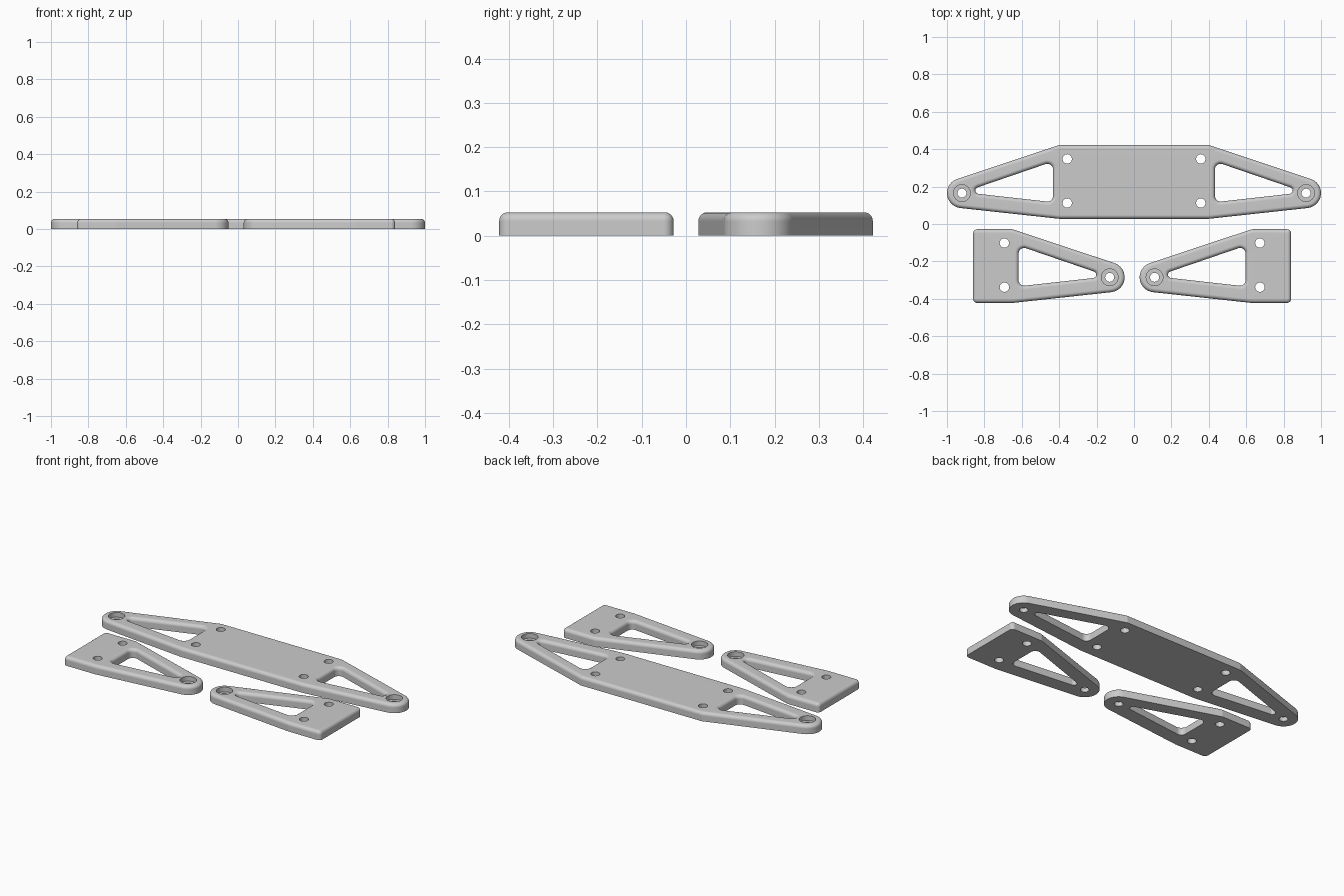
import bpy
import bmesh
from math import acos, atan2, cos, sin, pi, tau

cube = bpy.data.objects.get("Cube")
if cube:
    bpy.data.objects.remove(cube, do_unlink=True)

THICK, ROUND, STEPS = 0.053, 0.02, 6
TIP_R = 0.08

grey = bpy.data.materials.new("light grey")
grey.use_nodes = True
grey.diffuse_color = (0.6, 0.6, 0.6, 1)
grey.node_tree.nodes["Principled BSDF"].inputs["Base Color"].default_value = (0.6, 0.6, 0.6, 1)


def belt(pegs, grow=0.0, n=12):
    """Outline of a belt stretched round circular pegs (x, y, r)."""
    area = sum(a[0] * b[1] - b[0] * a[1] for a, b in zip(pegs, pegs[1:] + pegs[:1]))
    if area < 0:
        pegs = pegs[::-1]
    normals = []
    for a, b in zip(pegs, pegs[1:] + pegs[:1]):
        dx, dy = b[0] - a[0], b[1] - a[1]
        dist = (dx * dx + dy * dy) ** 0.5
        normals.append(atan2(dy, dx) - acos((a[2] - b[2]) / dist))
    points = []
    for i, (x, y, r) in enumerate(pegs):
        start = normals[i - 1]
        sweep = (normals[i] - start) % tau
        for k in range(n + 1):
            t = start + sweep * k / n
            points.append((x + (r + grow) * cos(t), y + (r + grow) * sin(t)))
    return points


def circle(x, y, r, n=32):
    return [(x + r * cos(tau * k / n), y + r * sin(tau * k / n)) for k in range(n)]


def wall(bm, levels):
    """Skin a stack of (outline, z) loops; return the bottom and top edges."""
    loops = [[bm.verts.new((x, y, z)) for x, y in outline] for outline, z in levels]
    for low, high in zip(loops, loops[1:]):
        for i in range(len(low)):
            bm.faces.new((low[i - 1], low[i], high[i], high[i - 1]))
    return [[bm.edges.get((lp[i - 1], lp[i])) for i in range(len(lp))]
            for lp in (loops[0], loops[-1])]


def rounded_wall(pegs, sign):
    """Upright wall whose upper edge is rounded over."""
    levels = [(belt(pegs), 0)]
    for k in range(STEPS + 1):
        t = pi / 2 * k / STEPS
        levels.append((belt(pegs, sign * ROUND * (1 - cos(t))),
                       THICK - ROUND + ROUND * sin(t)))
    return levels


def make_plate(name, outline, wings):
    """Plate with an open pocket, stepped tip hole and two bolt holes per wing."""
    bm = bmesh.new()
    stacks = [rounded_wall(outline, -1)]
    for tx, ty, s in wings:
        pocket = [(0.09, 0.014, 0.018), (0.457, -0.015, 0.03), (0.457, 0.127, 0.03)]
        stacks.append(rounded_wall([(tx + s * x, ty + y, r) for x, y, r in pocket], 1))
        small, wide = circle(tx, ty, 0.024), circle(tx, ty, 0.045)
        stacks.append([(small, 0), (small, 0.025), (wide, 0.025), (wide, THICK)])
        for y in (-0.053, 0.183):
            bolt = circle(tx + s * 0.563, ty + y, 0.025)
            stacks.append([(bolt, 0), (bolt, THICK)])
    bottom, top = [], []
    for levels in stacks:
        low, high = wall(bm, levels)
        bottom += low
        top += high
    for edges, z in ((bottom, -1), (top, 1)):
        bmesh.ops.triangle_fill(bm, use_beauty=True, edges=edges, normal=(0, 0, z))
    bmesh.ops.recalc_face_normals(bm, faces=bm.faces)
    mesh = bpy.data.meshes.new(name)
    bm.to_mesh(mesh)
    bm.free()
    mesh.materials.append(grey)
    obj = bpy.data.objects.new(name, mesh)
    bpy.context.collection.objects.link(obj)
    bpy.ops.object.select_all(action='DESELECT')
    obj.select_set(True)
    bpy.context.view_layer.objects.active = obj
    bpy.ops.object.shade_smooth_by_angle(angle=pi / 6)
    weighted = obj.modifiers.new("even shading", 'WEIGHTED_NORMAL')
    weighted.keep_sharp = True


# Long double-ended plate
ty, r = 0.165, 0.03
low, high = 0.028 + r, 0.422 - r
make_plate("long_plate",
           [(-0.92, ty, TIP_R), (-0.4, low, r), (0.4, low, r),
            (0.92, ty, TIP_R), (0.395, high, r), (-0.395, high, r)],
           [(-0.92, ty, 1), (0.92, ty, -1)])

# Two short plates with one wing each, facing one another
ty, e = -0.285, 0.022
for name, tx, s in (("short_plate_right", -0.13, -1), ("short_plate_left", 0.11, 1)):
    shape = [(0, 0, TIP_R), (0.52, -0.137 + r, r), (0.73 - e, -0.137 + e, e),
             (0.73 - e, 0.257 - e, e), (0.525, 0.257 - r, r)]
    make_plate(name, [(tx + s * x, ty + y, c) for x, y, c in shape], [(tx, ty, s)])
